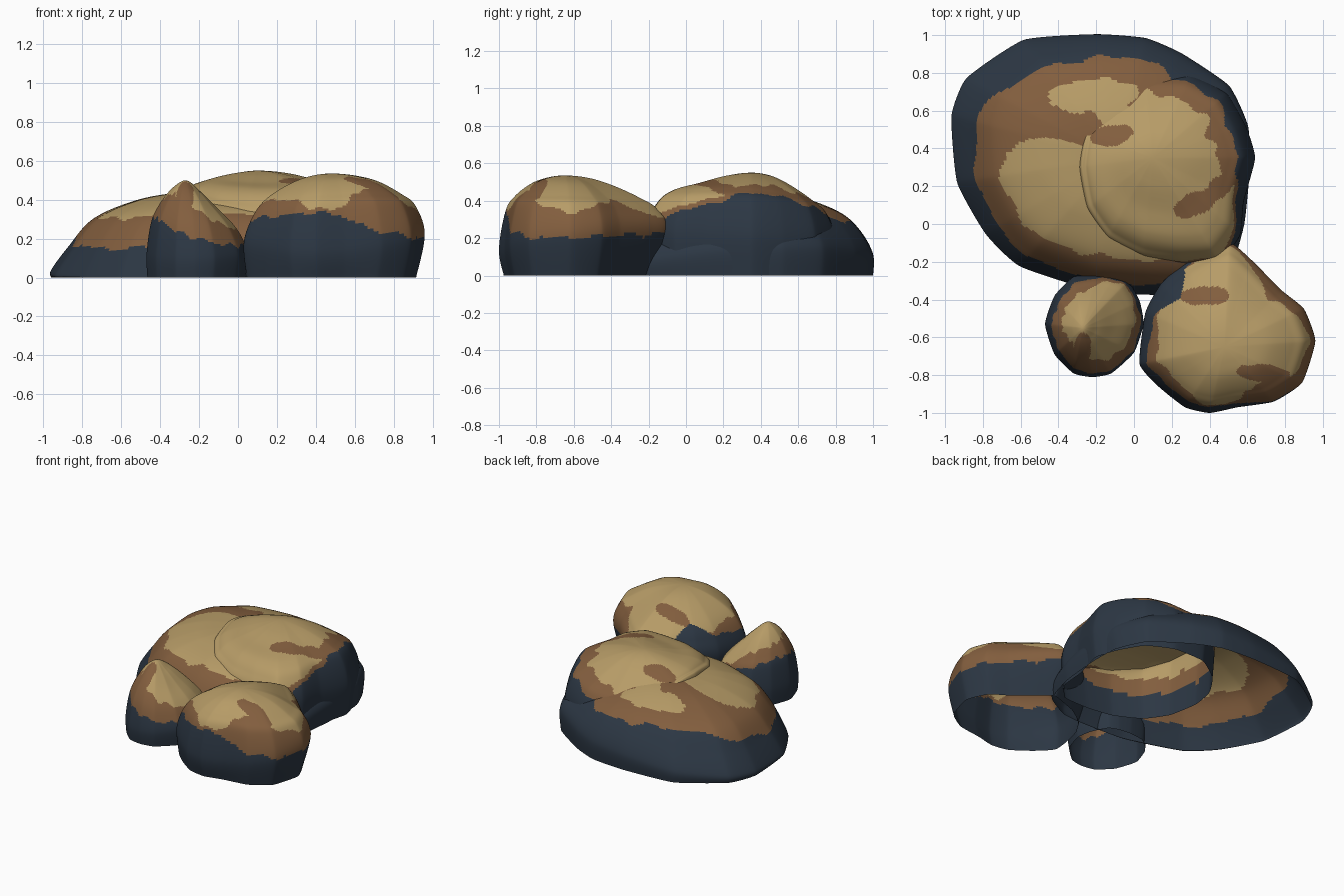
import bpy, bmesh, math
from mathutils import Vector, Matrix

cube = bpy.data.objects.get("Cube")
if cube:
    bpy.data.objects.remove(cube)


def make_material(name, rgb):
    mat = bpy.data.materials.new(name)
    mat.use_nodes = True
    mat.diffuse_color = (*rgb, 1)
    mat.node_tree.nodes["Principled BSDF"].inputs["Base Color"].default_value = (*rgb, 1)
    return mat


DARK, BROWN, TAN = range(3)
MATERIALS = [make_material("slate blue stone", (0.025, 0.038, 0.057)),
             make_material("brown stone", (0.225, 0.112, 0.048)),
             make_material("tan stone", (0.47, 0.33, 0.135))]
SEGMENTS, RINGS = 220, 76
SCALES = (1, 0.9, 0.75, 0.5, 0.25)      # share of the outline at each profile level


def spline(a, b, c, d, t, pull=0.5):
    """Curve from b to c; a lower pull gives straighter runs and tighter corners."""
    ease = t * t * (3 - 2 * t)
    return b + (c - b) * ease + (c - a) * (pull * t * (1 - t) ** 2) \
        - (d - b) * (pull * t * t * (1 - t))


def around(values, share, pull=0.5):
    """Smooth value at a share of a full turn through a closed list."""
    n = len(values)
    i = math.floor(share * n)
    return spline(*(values[(i + k) % n] for k in (-1, 0, 1, 2)), share * n - i, pull)


def along(points, share):
    """Smooth point along an open list; the last point is a mirrored extra."""
    pos = share * (len(points) - 2)
    i = min(int(pos), len(points) - 3)
    return spline(points[max(i - 1, 0)], points[i], points[i + 1], points[i + 2], pos - i)


def turn(v):
    return (math.atan2(v.y, v.x) / math.tau) % 1


def rock(name, peak, outline, profiles, foot, dark_line, tan_line, patches=()):
    """Open-bottomed boulder. Profile heights and foot scales run east, north, west,
    south; colour lines are heights at eight directions, starting at east."""
    peak = Vector(peak)
    centre = peak.xy
    outline = [Vector(p) for p in outline]
    bm = bmesh.new()
    rows = []
    for j in range(SEGMENTS):
        edge = around(outline, j / SEGMENTS, 0.25) - centre
        share = turn(edge)
        heights = [around(level, share) for level in zip(*profiles)]
        curve = [Vector((around(foot, share), 0))] + [Vector(p) for p in zip(SCALES, heights)]
        curve += [Vector((0, peak.z)), Vector((-SCALES[-1], heights[-1]))]
        row = []
        for i in range(RINGS):
            scale, z = along(curve, i / RINGS)
            spot = centre + edge * scale
            row.append(bm.verts.new((spot.x, spot.y, max(z, 0))))
        rows.append(row)
    top = bm.verts.new(peak)
    for j, row in enumerate(rows):
        after = rows[(j + 1) % SEGMENTS]
        for i in range(RINGS - 1):
            bm.faces.new((row[i], after[i], after[i + 1], row[i + 1]))
        bm.faces.new((row[-1], after[-1], top))
    # Weathered colour bands with wavy borders, then loose patches
    for face in bm.faces:
        face.smooth = True
        c = face.calc_center_median()
        share = turn(c.xy - centre)
        wave = 0.008 * math.sin(share * 75) + 0.006 * math.sin(share * 119 + c.z * 20)
        z = c.z + wave
        face.material_index = (DARK if z < around(dark_line, share) else
                               BROWN if z < around(tan_line, share) else TAN)
        for colour, x, y, rx, ry, angle in patches:
            d = Matrix.Rotation(math.radians(-angle), 2) @ (c.xy - Vector((x, y)))
            if (d.x / rx) ** 2 + (d.y / ry) ** 2 < 1 + wave * 15 and c.z > 0.25:
                face.material_index = colour
    mesh = bpy.data.meshes.new(name)
    bm.to_mesh(mesh)
    bm.free()
    for mat in MATERIALS:
        mesh.materials.append(mat)
    obj = bpy.data.objects.new(name, mesh)
    bpy.context.collection.objects.link(obj)


# Wide low boulder at the back
rock("broad_back_rock", (-0.1, 0.35, 0.445),
     [(0.61, 0.3), (0.6, 0.52), (0.5, 0.73), (0.25, 0.9), (0.06, 0.98), (-0.2, 1),
      (-0.58, 0.97), (-0.88, 0.77), (-0.96, 0.57), (-0.93, 0.22), (-0.78, -0.05),
      (-0.6, -0.22), (-0.2, -0.35), (0.1, -0.37), (0.3, -0.36), (0.5, -0.25), (0.58, 0)],
     [(0.15, 0.24, 0.31, 0.38, 0.42), (0.12, 0.24, 0.33, 0.4, 0.44),
      (0.03, 0.15, 0.3, 0.395, 0.435), (0.03, 0.21, 0.33, 0.4, 0.43)],
     (0.99, 1, 1, 1),
     (0.4, 0.31, 0.29, 0.3, 0.18, 0.15, 0.17, 0.2),
     (0.6, 0.6, 0.6, 0.58, 0.33, 0.31, 0.335, 0.34),
     [(TAN, -0.22, 0.68, 0.24, 0.085, 5), (TAN, -0.12, 0.6, 0.14, 0.08, -40)])

# Taller boulder growing out of it
rock("upper_back_rock", (0.1, 0.35, 0.55),
     [(0.64, 0.35), (0.59, 0.52), (0.49, 0.69), (0.3, 0.79), (0.05, 0.79), (-0.15, 0.65),
      (-0.26, 0.48), (-0.29, 0.3), (-0.25, 0.08), (-0.14, -0.08), (0.05, -0.18),
      (0.25, -0.21), (0.45, -0.2), (0.56, -0.06), (0.58, 0.12)],
     [(0.22, 0.4, 0.46, 0.51, 0.54), (0.22, 0.33, 0.39, 0.47, 0.53),
      (0.41, 0.465, 0.49, 0.52, 0.54), (0.28, 0.39, 0.455, 0.49, 0.53)],
     (0.97, 0.95, 0.97, 0.97),
     (0.44, 0.37, 0.28, 0.2, 0.18, 0.18, 0.2, 0.33),
     (0.485, 0.44, 0.38, 0.3, 0.3, 0.3, 0.31, 0.36),
     [(BROWN, 0.33, 0.11, 0.14, 0.06, 25), (BROWN, 0.45, 0.19, 0.1, 0.05, 50),
      (BROWN, -0.12, 0.47, 0.11, 0.055, 8)])

# Rounded boulder at the front, overhanging at the back
rock("front_rock", (0.48, -0.65, 0.535),
     [(0.96, -0.62), (0.9, -0.45), (0.78, -0.35), (0.62, -0.19), (0.5, -0.1), (0.27, -0.2),
      (0.14, -0.32), (0.06, -0.47), (0.03, -0.74), (0.13, -0.86), (0.27, -0.97),
      (0.4, -1), (0.55, -0.97), (0.74, -0.94), (0.89, -0.84)],
     [(0.22, 0.37, 0.43, 0.495, 0.525), (0.24, 0.355, 0.41, 0.475, 0.52),
      (0.18, 0.31, 0.4, 0.475, 0.52), (0.14, 0.35, 0.43, 0.495, 0.525)],
     (0.91, 0.8, 0.96, 0.92),
     (0.2, 0.22, 0.23, 0.36, 0.3, 0.32, 0.33, 0.23),
     (0.34, 0.4, 0.3, 0.34, 0.38, 0.4, 0.35, 0.46),
     [(BROWN, 0.38, -0.38, 0.13, 0.05, 0), (BROWN, 0.68, -0.79, 0.14, 0.045, -5),
      (DARK, 0.18, -0.32, 0.08, 0.14, -20)])

# Small pointed boulder
rock("small_rock", (-0.27, -0.55, 0.5),
     [(0.05, -0.53), (0.03, -0.41), (-0.03, -0.3), (-0.1, -0.27), (-0.2, -0.26),
      (-0.32, -0.28), (-0.42, -0.38), (-0.47, -0.53), (-0.42, -0.69), (-0.32, -0.79),
      (-0.22, -0.81), (-0.12, -0.79), (0, -0.68)],
     [(0.12, 0.21, 0.28, 0.36, 0.44), (0.12, 0.25, 0.32, 0.41, 0.47),
      (0.12, 0.27, 0.35, 0.425, 0.475), (0.1, 0.23, 0.32, 0.41, 0.47)],
     (0.96, 0.97, 0.98, 0.97),
     (0.17, 0.2, 0.26, 0.31, 0.31, 0.29, 0.22, 0.17),
     (0.24, 0.22, 0.35, 0.39, 0.41, 0.43, 0.39, 0.29),
     [(BROWN, -0.27, -0.65, 0.045, 0.075, 0)])
